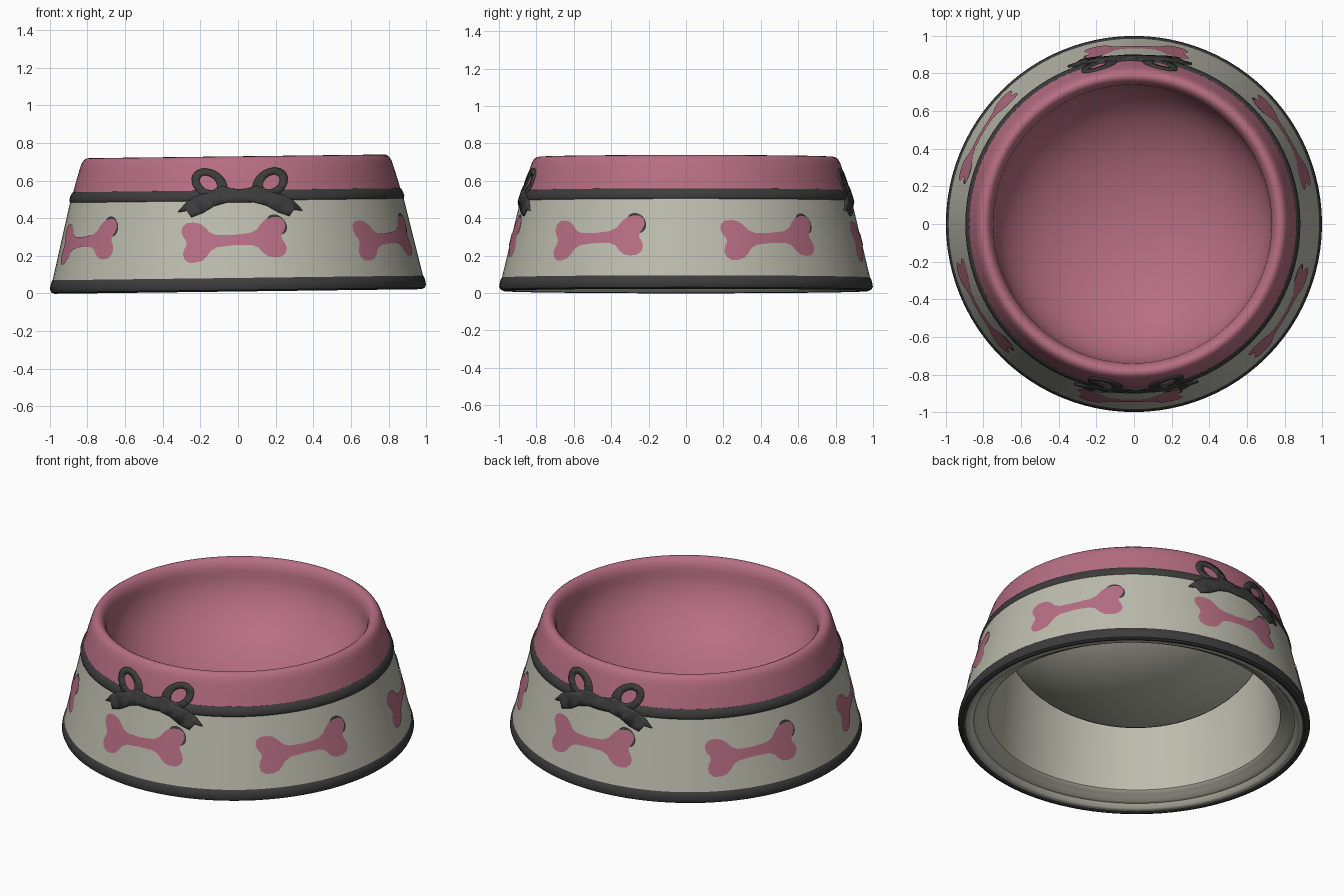
import bpy, bmesh, math
from mathutils import Matrix, Vector

cube = bpy.data.objects.get("Cube")
if cube:
    bpy.data.objects.remove(cube, do_unlink=True)


def material(name, rgb):
    m = bpy.data.materials.new(name)
    m.use_nodes = True
    m.diffuse_color = (*rgb, 1)
    m.node_tree.nodes["Principled BSDF"].inputs["Base Color"].default_value = (*rgb, 1)
    return m


PINK = material("dusty pink", (0.47, 0.155, 0.23))
CREAM = material("warm cream", (0.50, 0.50, 0.42))
DARK = material("charcoal", (0.045, 0.045, 0.045))

# The whole bowl leans very slightly to its right
LEAN = Matrix.Translation((0, 0, 0.0125)) @ Matrix.Rotation(-0.0125, 4, 'Y')
SEGMENTS = 96


def finish(name, bm, mat, angle=40):
    bm.transform(LEAN)
    mesh = bpy.data.meshes.new(name)
    bm.to_mesh(mesh)
    bm.free()
    mesh.materials.append(mat)
    mesh.shade_smooth()
    mesh.set_sharp_from_angle(angle=math.radians(angle))
    ob = bpy.data.objects.new(name, mesh)
    bpy.context.collection.objects.link(ob)
    return ob


def lathe(name, profile, mat):
    """Spin (radius, height) points around z; a zero radius closes to a pole."""
    bm = bmesh.new()
    rings = []
    for r, z in profile:
        count = SEGMENTS if r > 0 else 1
        rings.append([bm.verts.new((r * math.cos(math.tau * i / SEGMENTS),
                                    r * math.sin(math.tau * i / SEGMENTS), z))
                      for i in range(count)])
    for a, b in zip(rings, rings[1:]):
        for i in range(SEGMENTS):
            j = (i + 1) % SEGMENTS
            if len(b) == 1:
                bm.faces.new((a[i], a[j], b[0]))
            elif len(a) == 1:
                bm.faces.new((a[0], b[j], b[i]))
            else:
                bm.faces.new((a[i], a[j], b[j], b[i]))
    return finish(name, bm, mat)


def hollow(a, depth, top=0.65, steps=20):
    """Half-ellipse profile of the basin, from its widest ring down to the pole."""
    turns = [math.pi / 2 * i / steps for i in range(steps)]
    return [(a * math.cos(t), top - depth * math.sin(t)) for t in turns] + [(0, top - depth)]


# Turned parts, each profile running from outside bottom to inside
lathe("base_band", [(0.955, 0.004), (0.975, -0.002), (0.992, 0.006), (0.999, 0.022),
                    (0.995, 0.045), (0.988, 0.066), (0.981, 0.072)], DARK)
lathe("outer_wall", [(0.984, 0.07), (0.8856, 0.485)], CREAM)
lathe("ribbon_band", [(0.880, 0.475), (0.887, 0.481), (0.890, 0.495),
                      (0.884, 0.515), (0.874, 0.533), (0.864, 0.539)], DARK)
lathe("feeding_bowl", [(0.870, 0.532), (0.852, 0.595), (0.834, 0.655), (0.824, 0.684),
                       (0.812, 0.704), (0.798, 0.714), (0.782, 0.716), (0.768, 0.709),
                       (0.755, 0.694), (0.746, 0.674)] + hollow(0.74, 0.475), PINK)
lathe("underside", hollow(0.755, 0.49)[::-1]
      + [(0.79, 0.64), (0.80, 0.55), (0.83, 0.07), (0.85, 0.052), (0.872, 0.046),
         (0.888, 0.03), (0.91, 0.028), (0.928, 0.006), (0.94, 0.0), (0.957, 0.004)], CREAM)

SURFACE = [(0.0, 1.0006), (0.50, 0.882), (0.54, 0.868), (0.655, 0.834), (0.715, 0.80)]


def radius(z):
    for (z0, r0), (z1, r1) in zip(SURFACE, SURFACE[1:]):
        if z <= z1:
            break
    return r0 + (r1 - r0) * (z - z0) / (z1 - z0)


def wrap(name, faces, mat, angle, lift, thickness=0.0):
    """Bend flat (across, height) faces around the bowl, centred at an angle."""
    bm = bmesh.new()
    for face in faces:
        bm.faces.new([bm.verts.new((u, z, 0)) for u, z in face])
    bmesh.ops.remove_doubles(bm, verts=bm.verts, dist=0.0001)
    bmesh.ops.recalc_face_normals(bm, faces=bm.faces)
    for f in bm.faces:
        f.normal_update()
        if f.normal.z < 0:
            f.normal_flip()
    bmesh.ops.triangulate(bm, faces=bm.faces)
    cuts = [((i * 0.04, 0, 0), (1, 0, 0)) for i in range(-9, 10)]
    cuts += [((0, z, 0), (0, 1, 0)) for z, r in SURFACE[1:4]]
    for co, no in cuts:
        bmesh.ops.bisect_plane(bm, geom=bm.verts[:] + bm.edges[:] + bm.faces[:],
                               plane_co=co, plane_no=no, dist=0.0001)
    for v in bm.verts:
        u, z = v.co.x, v.co.y
        r = radius(z)
        a = angle + u / r
        v.co = Vector(((r + lift) * math.cos(a), (r + lift) * math.sin(a), z))
    ob = finish(name, bm, mat)
    if thickness:
        solid = ob.modifiers.new("thickness", 'SOLIDIFY')
        solid.thickness = thickness
        solid.offset = -1
    return ob


def ellipse(cx, cz, a, b, turn=0.0, count=24):
    c, s = math.cos(turn), math.sin(turn)
    pts = [(a * math.cos(math.tau * i / count), b * math.sin(math.tau * i / count))
           for i in range(count)]
    return [(cx + x * c - y * s, cz + x * s + y * c) for x, y in pts]


def mirrored(half):
    """Close an outline whose right half runs from the top middle to the bottom."""
    return half + [(-u, z) for u, z in reversed(half) if u > 0]


# Bone badges: one quarter outline, mirrored both ways, tilted a little
QUARTER = [(0, 0.027), (0.09, 0.032), (0.125, 0.048), (0.15, 0.078), (0.175, 0.098),
           (0.21, 0.107), (0.248, 0.105), (0.272, 0.088), (0.28, 0.06),
           (0.27, 0.032), (0.258, 0.015), (0.254, 0)]
right_half = QUARTER + [(u, -z) for u, z in reversed(QUARTER[:-1])]
TILT = 0.055
bone = [(u * math.cos(TILT) - z * math.sin(TILT) - 0.018,
         0.272 + u * math.sin(TILT) + z * math.cos(TILT)) for u, z in mirrored(right_half)]
for i in range(6):
    at = math.radians(-90 + 60 * i)
    wrap(f"bone_{i + 1}", [bone], PINK, at, 0.004)
    wrap(f"bone_shade_{i + 1}", [ellipse(0.212, 0.351, 0.063, 0.046, -0.75)],
         DARK, at, 0.002)

# Bows on the front and back: knot with tails, two open loops
BODY = [(0, 0.54), (0.05, 0.547), (0.09, 0.56), (0.15, 0.53), (0.24, 0.505),
        (0.29, 0.472), (0.335, 0.425), (0.288, 0.432), (0.262, 0.398), (0.20, 0.42),
        (0.14, 0.455), (0.07, 0.474), (0, 0.472)]
for side, at in (("front", -math.pi / 2), ("back", math.pi / 2)):
    at += 0.02
    wrap(f"{side}_bow_tails", [mirrored(BODY)], DARK, at, 0.012, 0.02)
    for hand, s in (("right", -1), ("left", 1)):
        outer = ellipse(s * 0.162, 0.573, 0.1, 0.074, s * 0.5)
        inner = ellipse(s * 0.168, 0.578, 0.052, 0.035, s * 0.6)
        n = len(outer)
        ring = [(outer[i], outer[(i + 1) % n], inner[(i + 1) % n], inner[i])
                for i in range(n)]
        wrap(f"{side}_bow_{hand}_loop", ring, DARK, at, 0.009, 0.02)
